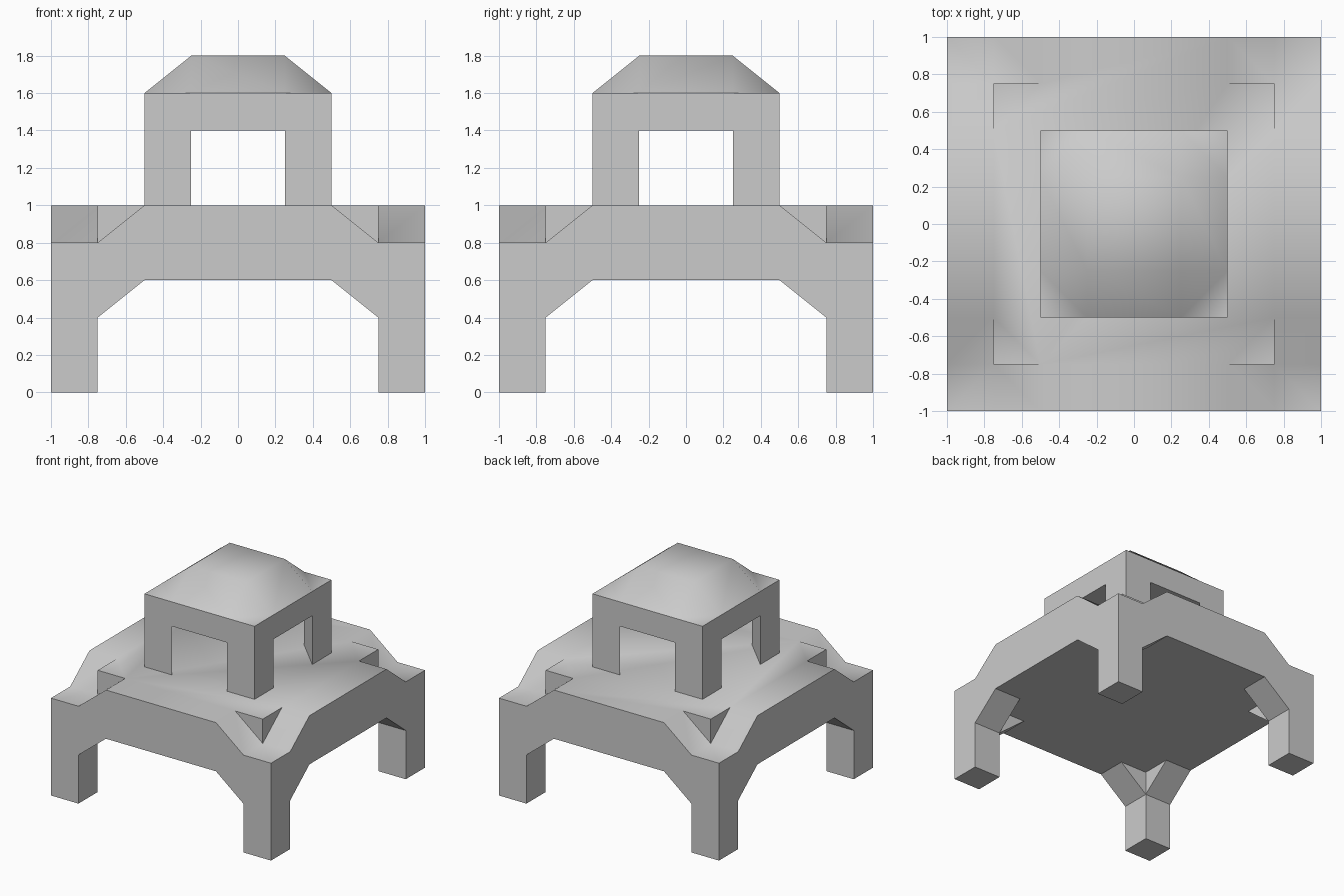
import bpy, bmesh, math
from mathutils import Matrix

if "Cube" in bpy.data.objects:
    bpy.data.objects.remove(bpy.data.objects["Cube"])


def prism(name, pts, a, b, upright=False):
    """Extrude a 2D outline: (x, y) along z, or (x, z) along y when upright."""
    bm = bmesh.new()
    place = (lambda p, t: (p[0], t, p[1])) if upright else (lambda p, t: (p[0], p[1], t))
    low = [bm.verts.new(place(p, a)) for p in pts]
    high = [bm.verts.new(place(p, b)) for p in pts]
    bm.faces.new(low)
    bm.faces.new(high)
    for i in range(len(pts)):
        j = (i + 1) % len(pts)
        bm.faces.new((low[i], low[j], high[j], high[i]))
    return finish(name, bm)


def finish(name, bm):
    bmesh.ops.recalc_face_normals(bm, faces=bm.faces[:])
    me = bpy.data.meshes.new(name)
    bm.to_mesh(me)
    bm.free()
    ob = bpy.data.objects.new(name, me)
    bpy.context.collection.objects.link(ob)
    return ob


def square(x0, y0, x1, y1):
    return [(x0, y0), (x1, y0), (x1, y1), (x0, y1)]


def four(make):
    """Four copies of a part, turned about the z axis."""
    parts = []
    for k in range(4):
        ob = make()
        ob.data.transform(Matrix.Rotation(k * math.pi / 2, 4, 'Z'))
        for v in ob.data.vertices:
            v.co = [round(c, 4) for c in v.co]
        parts.append(ob)
    return parts


def merge(body, parts):
    """Union the parts into the body, then clean up and shade the top faces smooth."""
    bpy.context.view_layer.objects.active = body
    for p in parts:
        m = body.modifiers.new("union", 'BOOLEAN')
        m.operation, m.solver, m.object = 'UNION', 'EXACT', p
        bpy.ops.object.modifier_apply(modifier=m.name)
        bpy.data.objects.remove(p)
    bm = bmesh.new()
    bm.from_mesh(body.data)
    bmesh.ops.remove_doubles(bm, verts=bm.verts[:], dist=0.001)
    bmesh.ops.dissolve_limit(bm, angle_limit=0.02, verts=bm.verts[:], edges=bm.edges[:])
    for f in bm.faces:
        f.smooth = f.normal.z > 0.1
    bm.to_mesh(body.data)
    bm.free()


# Base: slab, arched rims and square corner legs
base = prism("base", square(-.75, -.75, .75, .75), .6, 1)
rim = [(-.75, .4), (-.5, .6), (.5, .6), (.75, .4), (.75, .8), (.5, 1), (-.5, 1), (-.75, .8)]
merge(base, four(lambda: prism("rim", rim, -1, -.75, True))
      + four(lambda: prism("leg", square(.75, .75, 1, 1), 0, .8)))

# Cupola: lintel block on four triangular posts
cupola = prism("cupola", square(-.5, -.5, .5, .5), 1.4, 1.6)
posts = four(lambda: prism("post", [(.5, .25), (.5, .5), (.25, .5)], 1, 1.4))

# Roof: eight-sided foot narrowing to a square top
bm = bmesh.new()
for sx in (-1, 1):
    for sy in (-1, 1):
        for x, y, z in ((.25, .5, 1.6), (.5, .25, 1.6), (.25, .25, 1.8)):
            bm.verts.new((sx * x, sy * y, z))
bmesh.ops.convex_hull(bm, input=bm.verts[:])
merge(cupola, posts + [finish("roof", bm)])
